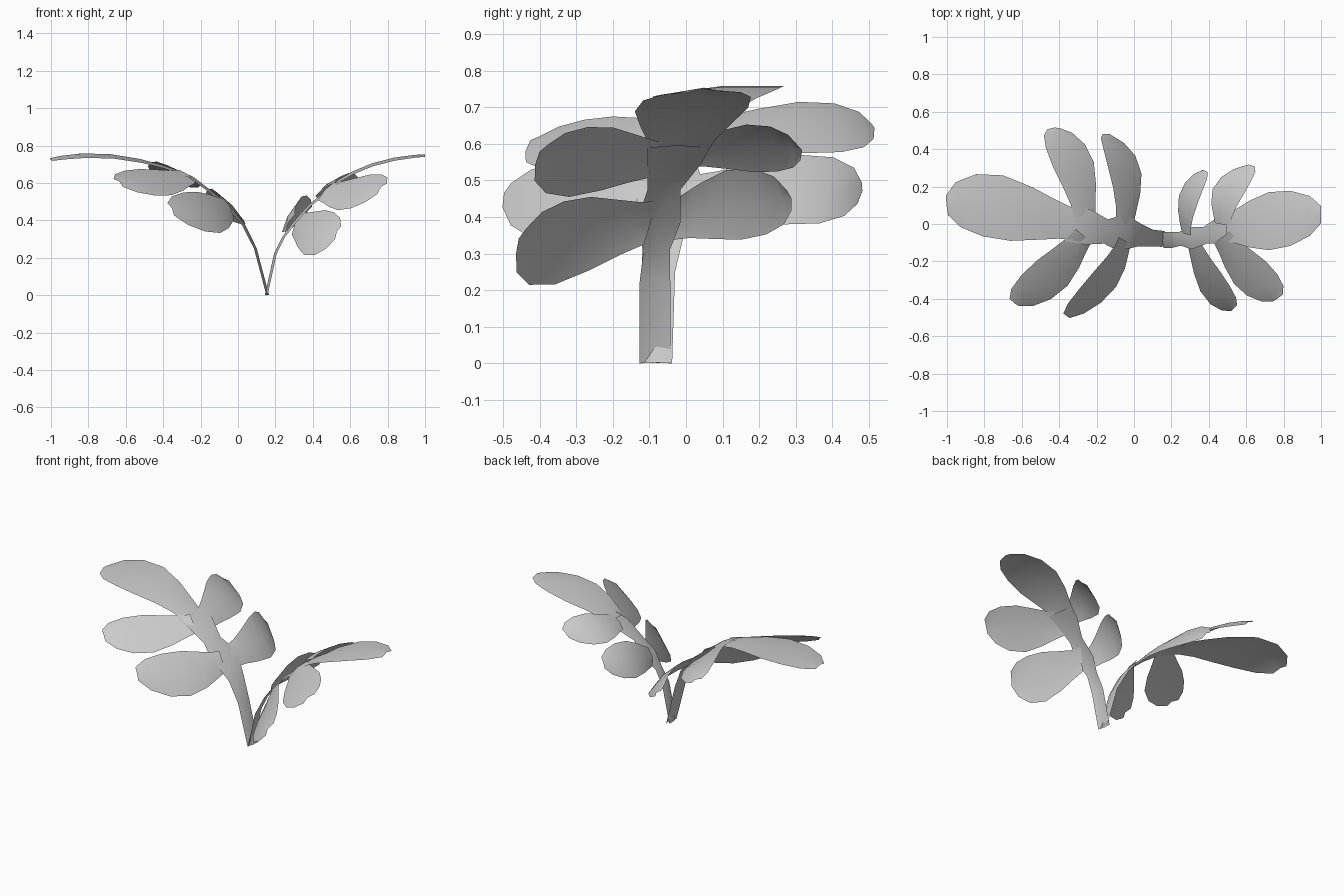
import bpy
from mathutils import Vector

# Leaf width profile: (position along leaf, fraction of half width)
PROFILE = [(0, .5), (.12, .6), (.28, .8), (.5, 1), (.72, .95), (.9, .69), (1, .3)]


def ribbon(name, rows, bulge):
    """Thin sheet from (centre, half-width vector) rows with a raised midline."""
    verts, faces = [], []
    for i, (c, h) in enumerate(rows):
        along = rows[min(i + 1, len(rows) - 1)][0] - rows[max(i - 1, 0)][0]
        n = along.cross(h).normalized()
        if n.z < 0:
            n = -n
        verts += [c - h, c + n * bulge, c + h]
    for i in range(len(rows) - 1):
        for j in range(2):
            a = i * 3 + j
            faces.append((a, a + 1, a + 4, a + 3))
    mesh = bpy.data.meshes.new(name)
    mesh.from_pydata(verts, [], faces)
    mesh.shade_smooth()
    bpy.context.collection.objects.link(bpy.data.objects.new(name, mesh))


def leaf(name, base, mid, tip, half):
    """Leaf whose midline passes through base, mid and tip."""
    b, m, t, h = map(Vector, (base, mid, tip, half))
    rows = []
    for s, w in PROFILE:
        c = b * (1 - s) * (1 - 2 * s) + m * 4 * s * (1 - s) + t * s * (2 * s - 1)
        rows.append((c, h * w))
    ribbon(name, rows, .012)


def stem(name, points, twist):
    rows = [(Vector(p[:3]), Vector((p[3] * twist, p[3], 0))) for p in points]
    ribbon(name, rows, .008)


# Stems: x, y, z, half width
stem("left_stem", [(.158, -.08, 0, .042), (.092, -.075, .25, .045), (.03, -.06, .375, .06),
                   (-.03, -.05, .45, .085), (-.1, -.045, .515, .085), (-.15, -.04, .555, .065),
                   (-.25, -.015, .63, .095), (-.35, 0, .665, .09)], .15)
stem("right_stem", [(.152, -.085, 0, .042), (.2, -.085, .22, .042), (.245, -.08, .31, .036),
                    (.3, -.075, .385, .06), (.38, -.06, .475, .045), (.47, -.03, .55, .075),
                    (.53, -.02, .59, .085)], -.15)

# Leaves: base, middle, tip, half-width vector
left = {
    "end": ((-.32, 0, .655), (-.68, .085, .742), (-1, .1, .722), (-.02, .175, .012)),
    "back_outer": ((-.26, .03, .625), (-.325, .32, .645), (-.43, .51, .635), (-.11, -.01, .07)),
    "back_inner": ((-.05, .0, .465), (-.05, .29, .475), (-.14, .475, .465), (-.09, .02, .095)),
    "front_outer": ((-.27, -.06, .635), (-.44, -.265, .605), (-.64, -.42, .6), (-.085, .065, .07)),
    "front_inner": ((-.05, -.09, .465), (-.155, -.295, .443), (-.36, -.49, .46), (-.06, .04, .11)),
}
right = {
    "end": ((.5, -.02, .575), (.72, .015, .694), (1, .05, .742), (0, .155, .005)),
    "back_outer": ((.475, .0, .57), (.505, .175, .588), (.62, .31, .575), (.085, -.01, .065)),
    "back_inner": ((.28, -.05, .385), (.29, .13, .433), (.38, .282, .445), (.05, -.02, .095)),
    "front_outer": ((.47, -.07, .555), (.62, -.26, .55), (.77, -.395, .57), (.085, .06, .095)),
    "front_inner": ((.315, -.09, .385), (.41, -.31, .335), (.535, -.45, .335), (.055, .05, .12)),
}
for side, leaves in (("left", left), ("right", right)):
    for part, spec in leaves.items():
        leaf(f"{side}_{part}_leaf", *spec)
